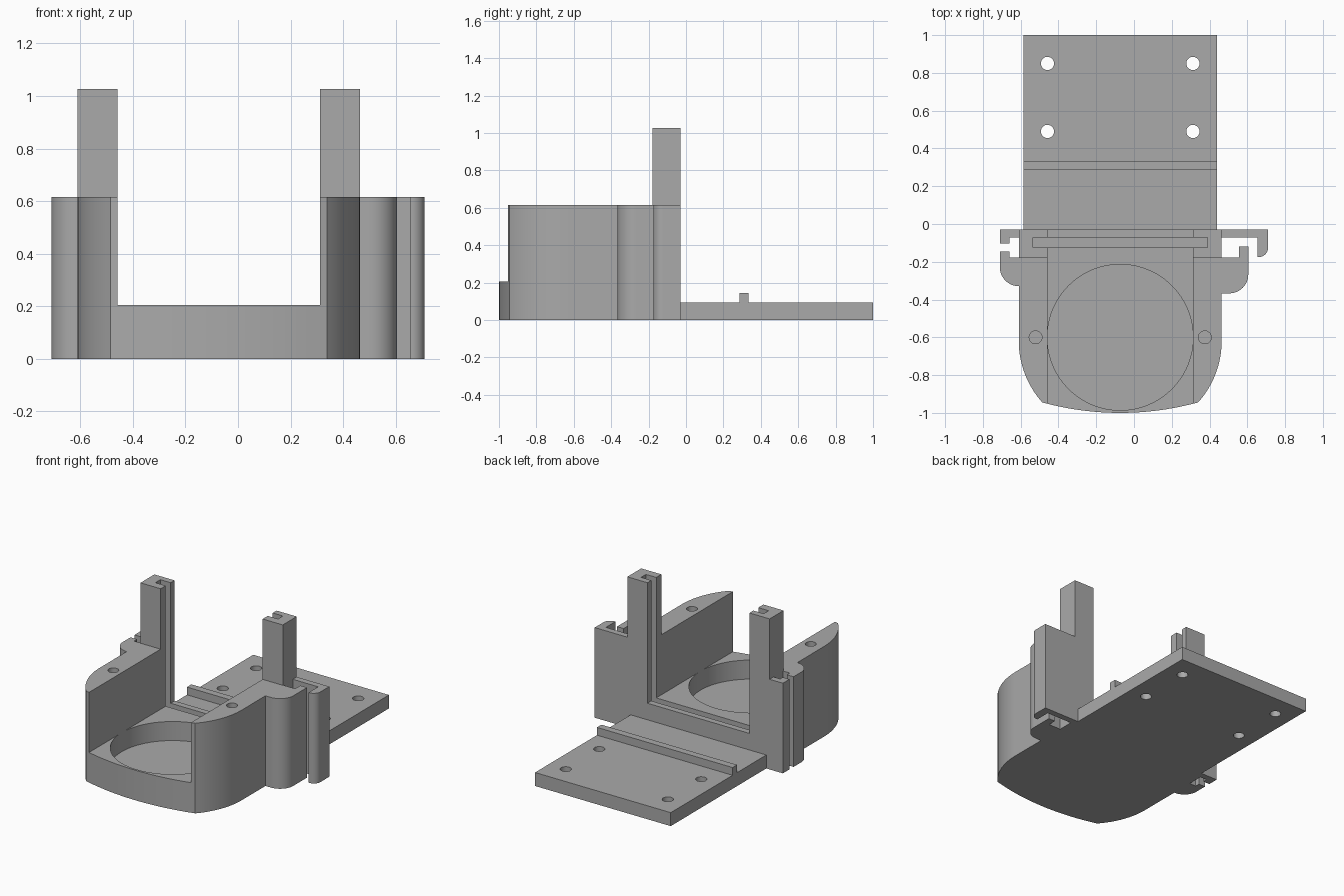
import bpy, bmesh, math

if "Cube" in bpy.data.objects:
    bpy.data.objects.remove(bpy.data.objects["Cube"])

MID = -0.073          # centre line of the housing
WALL_TOP = 0.615
POST_TOP = 1.027
FLOOR = 0.205
BACK = -0.03

grey = bpy.data.materials.new("plain grey")
grey.use_nodes = True
grey.diffuse_color = (0.4, 0.4, 0.4, 1)
grey.node_tree.nodes["Principled BSDF"].inputs["Base Color"].default_value = (0.4, 0.4, 0.4, 1)


def prism(name, outline, z0, z1):
    """Extrude a flat outline from z0 up to z1."""
    bm = bmesh.new()
    base = bm.faces.new([bm.verts.new((x, y, z0)) for x, y in outline])
    top = bmesh.ops.extrude_face_region(bm, geom=[base])["geom"]
    for v in top:
        if isinstance(v, bmesh.types.BMVert):
            v.co.z = z1
    bmesh.ops.recalc_face_normals(bm, faces=bm.faces)
    mesh = bpy.data.meshes.new(name)
    bm.to_mesh(mesh)
    bm.free()
    mesh.materials.append(grey)
    obj = bpy.data.objects.new(name, mesh)
    bpy.context.collection.objects.link(obj)
    return obj


def box(name, x0, x1, y0, y1, z0, z1):
    return prism(name, [(x0, y0), (x1, y0), (x1, y1), (x0, y1)], z0, z1)


def arc(cx, cy, r, a0, a1, n=16):
    angles = [math.radians(a0 + (a1 - a0) * i / n) for i in range(n + 1)]
    return [(cx + r * math.cos(a), cy + r * math.sin(a)) for a in angles]


def cylinder(name, x, y, r, z0, z1, n=32):
    return prism(name, arc(x, y, r, 0, 360, n)[:-1], z0, z1)


def cut(obj, cutters):
    """Subtract the cutters, keep the plain mesh and drop the cutters."""
    for c in cutters:
        c.hide_render = True
        mod = obj.modifiers.new("cut", 'BOOLEAN')
        mod.operation, mod.solver, mod.object = 'DIFFERENCE', 'EXACT', c
    graph = bpy.context.evaluated_depsgraph_get()
    mesh = bpy.data.meshes.new_from_object(obj.evaluated_get(graph))
    obj.modifiers.clear()
    obj.data = mesh
    for c in cutters:
        bpy.data.objects.remove(c)


def smooth(obj):
    obj.data.shade_smooth()
    obj.data.set_sharp_from_angle(angle=math.radians(30))


# Housing outline: straight flanks, curved cheeks and a shallow bowed front
HALF, CHEEK, BOW = 0.537, 0.485, 1.555
sweep = math.degrees(math.asin(0.325 / CHEEK))
right_cheek = arc(MID + HALF - CHEEK, -0.62, CHEEK, 0, -sweep)
tip = right_cheek[-1][0] - MID
bow = math.degrees(math.asin(tip / BOW))
front = arc(MID, BOW - 1, BOW, -90 + bow, -90 - bow, 24)[1:-1]
left_cheek = [(2 * MID - x, y) for x, y in reversed(right_cheek)]
outline = [(MID + HALF, BACK)] + right_cheek + front + left_cheek + [(MID - HALF, BACK)]
housing = prism("housing", outline, 0, POST_TOP)

# Hollow it: lowered walls, open middle, board slot, round recess, screw holes
INNER = 0.385
cutters = [
    box("wall_cutter", -1, 1, -1.2, -0.18, WALL_TOP, 1.2),
    box("middle_cutter", MID - INNER, MID + INNER, -1.2, 0.2, FLOOR, 1.2),
    box("slot_cutter", MID - 0.463, MID + 0.463, -0.125, -0.072, 0.16, 1.2),
    cylinder("recess_cutter", MID, -0.6, INNER + 0.001, 0.075, 0.4, 96),
]
for side in (-1, 1):
    cutters.append(cylinder("screw_cutter", MID + side * 0.448, -0.6, 0.034, 0.3, 0.8))
cut(housing, cutters)
smooth(housing)

# Mounting plate with four through holes and a raised rib
plate = box("mounting_plate", MID - 0.512, MID + 0.512, BACK, 1, 0, 0.092)
cut(plate, [cylinder("plate_hole_cutter", MID + s * INNER, y, 0.035, -0.1, 0.3)
            for s in (-1, 1) for y in (0.49, 0.85)])
smooth(plate)
box("plate_rib", MID - 0.512, MID + 0.512, 0.285, 0.333, 0.092, 0.145)

# Cable clips on both flanks
L, R = MID - HALF, MID + HALF
clips = {
    "right_clip_ear": arc(L, -0.229, 0.1, 270, 180) + [
        (-0.71, -0.145), (-0.66, -0.145), (-0.66, -0.177), (L, -0.177)],
    "right_clip_hook": [(L, BACK), (-0.71, BACK), (-0.71, -0.102),
                        (-0.66, -0.102), (-0.66, -0.072), (L, -0.072)],
    "left_clip_ear": [(R, -0.367)] + arc(0.505, -0.267, 0.1, -90, 0) + [
        (0.605, -0.12), (0.555, -0.12), (0.555, -0.177), (R, -0.177)],
    "left_clip_hook": [(R, BACK), (R, -0.072), (0.655, -0.072), (0.655, -0.175)]
    + arc(0.66, -0.125, 0.05, -90, 0) + [(0.71, BACK)],
}
for name, points in clips.items():
    smooth(prism(name, points, 0, WALL_TOP))
